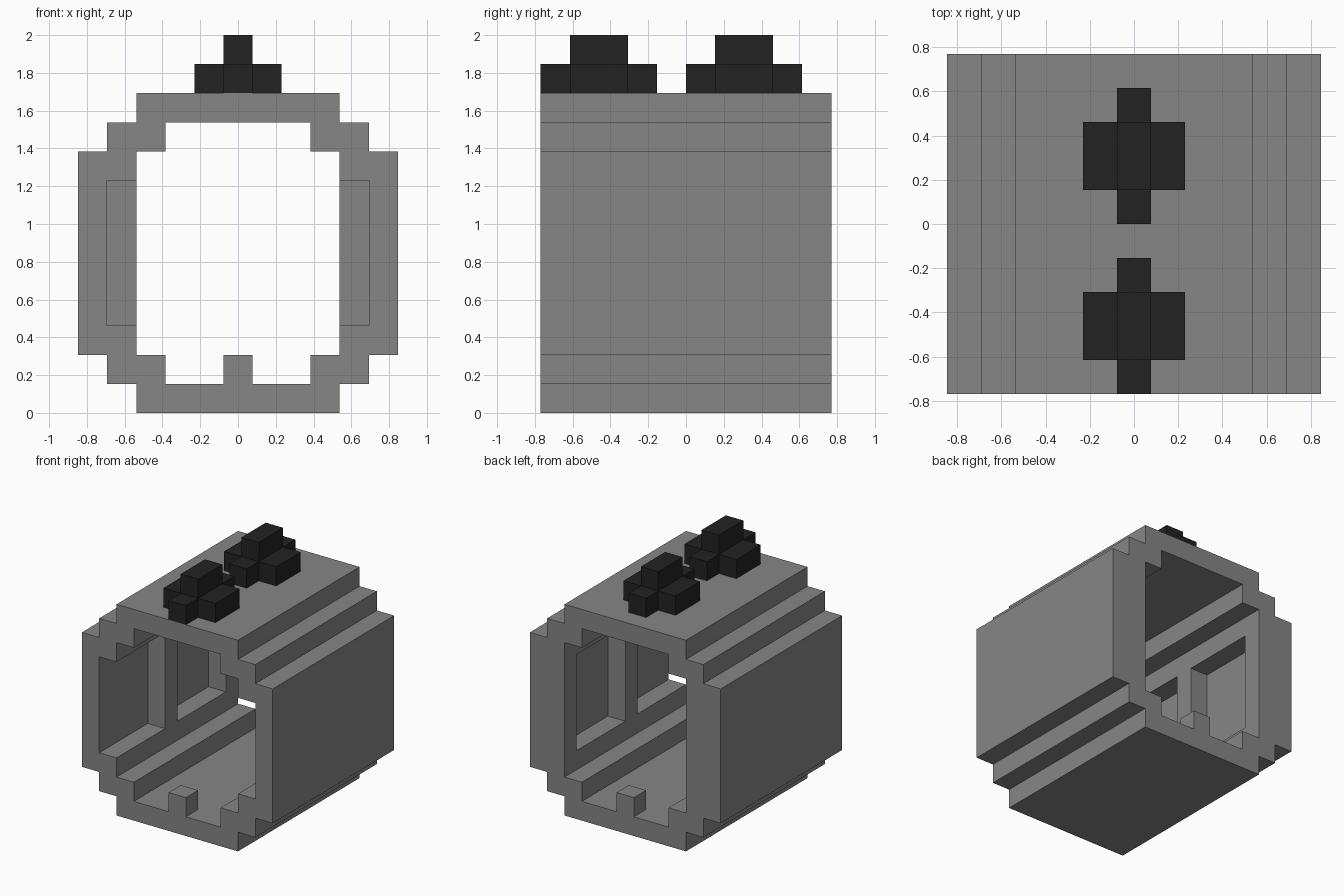
import bpy, bmesh
from mathutils import Vector

if "Cube" in bpy.data.objects:
    bpy.data.objects.remove(bpy.data.objects["Cube"], do_unlink=True)

U = 2 / 13  # one block


def material(name, value):
    m = bpy.data.materials.new(name)
    m.use_nodes = True
    color = (value, value, value, 1)
    m.diffuse_color = color
    m.node_tree.nodes["Principled BSDF"].inputs["Base Color"].default_value = color
    return m


GREY = material("stone grey", 0.24)
BLACK = material("charcoal black", 0.016)


def prism(name, points, depth, mat):
    """Extrude a closed outline, given in blocks, along a depth vector."""
    bm = bmesh.new()
    face = bm.faces.new([bm.verts.new(Vector(p) * U) for p in points])
    new = bmesh.ops.extrude_face_region(bm, geom=[face], use_keep_orig=True)["geom"]
    moved = [v for v in new if isinstance(v, bmesh.types.BMVert)]
    bmesh.ops.translate(bm, verts=moved, vec=Vector(depth) * U)
    bmesh.ops.recalc_face_normals(bm, faces=bm.faces)
    mesh = bpy.data.meshes.new(name)
    bm.to_mesh(mesh)
    bm.free()
    mesh.materials.append(mat)
    obj = bpy.data.objects.new(name, mesh)
    bpy.context.collection.objects.link(obj)
    return obj


def box(name, half_width, y0, y1, z0, z1, mat):
    w = half_width
    return prism(name, [(-w, y0, z0), (w, y0, z0), (w, y1, z0), (-w, y1, z0)],
                 (0, 0, z1 - z0), mat)


def stepped_tube(name, rows, y0, y1):
    """Mirror rows of (half width, bottom, top) into a stepped outline."""
    right = [(w, y0, z) for w, low, high in rows for z in (low, high)]
    left = [(-x, y, z) for x, y, z in reversed(right)]
    return prism(name, right + left, (0, y1 - y0, 0), GREY)


def carve(target, cutter):
    mod = target.modifiers.new("carve", "BOOLEAN")
    mod.operation, mod.solver, mod.object = "DIFFERENCE", "EXACT", cutter
    cutter.hide_render = True
    with bpy.context.temp_override(object=target, active_object=target):
        bpy.ops.object.modifier_apply(modifier=mod.name)
    bpy.data.objects.remove(cutter, do_unlink=True)


# Stepped shell with an open tunnel
shell = stepped_tube("shell", [(3.5, 0, 1), (4.5, 1, 2), (5.5, 2, 9),
                               (4.5, 9, 10), (3.5, 10, 11)], -5, 5)
carve(shell, stepped_tube("tunnel_cutter", [(2.5, 1, 2), (3.5, 2, 9), (2.5, 9, 10)], -6, 6))

# Wall recesses: the front one runs out through the front opening
for start, end in ((-6, -1), (0, 4)):
    carve(shell, box("recess_cutter", 4.5, start, end, 3, 8, GREY))

# Small floor blocks at both openings
for name, y in (("front_floor_block", -5), ("back_floor_block", 4)):
    box(name, 0.5, y, y + 1, 1, 2, GREY)

# Dark stepped crosses on the roof
quarter = [(1.5, 1), (0.5, 1), (0.5, 2)]
cross = quarter + [(-x, y) for x, y in reversed(quarter)]
cross += [(-x, -y) for x, y in cross]
for side, y in (("front", -3), ("back", 2)):
    prism(side + "_roof_cross", [(px, y + py, 11) for px, py in cross], (0, 0, 1), BLACK)
    box(side + "_roof_cap", 0.5, y - 1, y + 1, 12, 13, BLACK)
